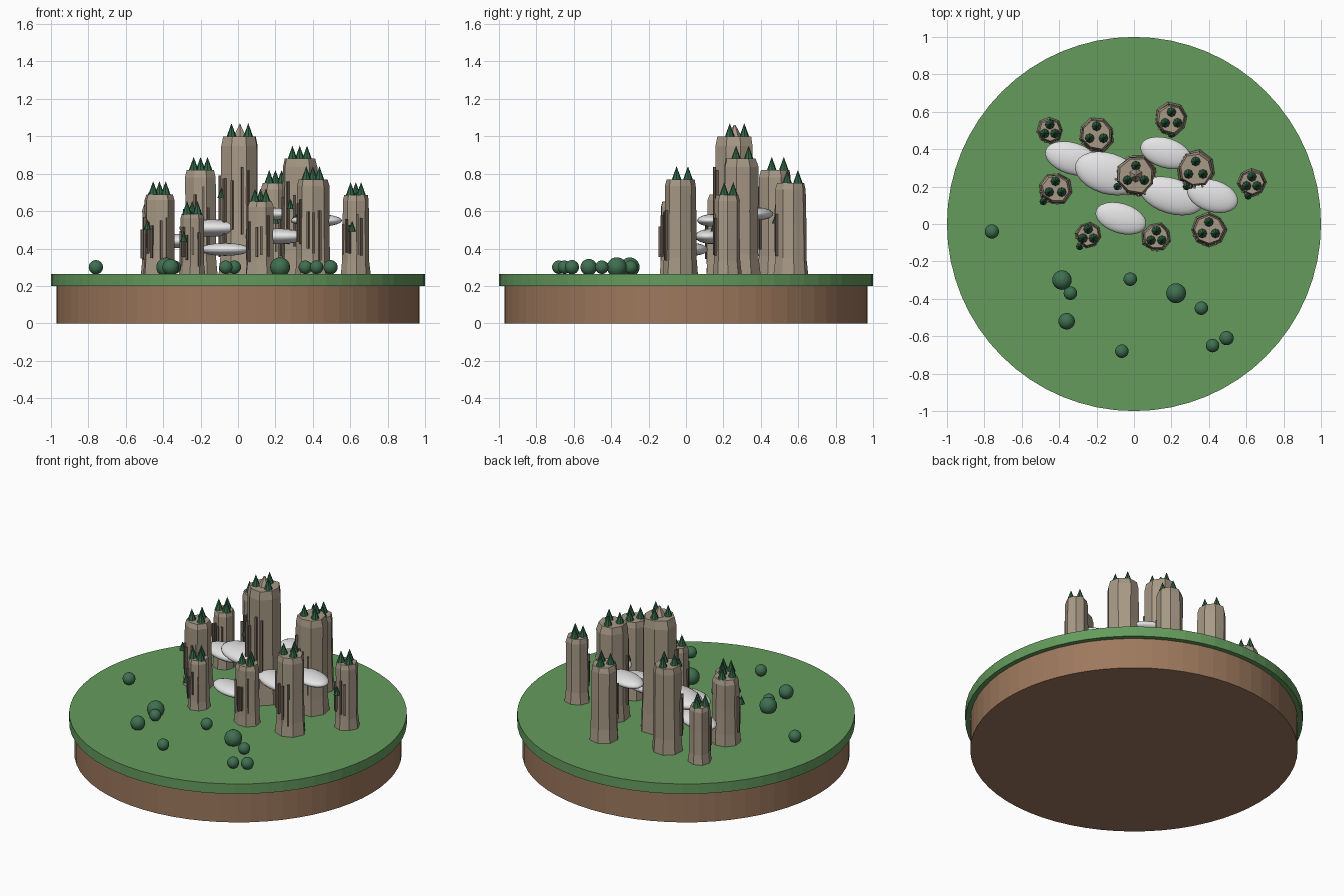
import bpy, bmesh, math, random
from mathutils import Matrix, Vector

random.seed(7)
cube = bpy.data.objects.get("Cube")
if cube:
    bpy.data.objects.remove(cube, do_unlink=True)


def material(name, rgb):
    m = bpy.data.materials.new(name)
    m.use_nodes = True
    m.diffuse_color = (*rgb, 1)
    m.node_tree.nodes["Principled BSDF"].inputs["Base Color"].default_value = (*rgb, 1)
    return m


GRASS = material("grass green", (0.13, 0.33, 0.11))
SOIL = material("soil brown", (0.34, 0.19, 0.11))
ROCK = material("sandstone", (0.39, 0.32, 0.24))
RIB = material("dark sandstone", (0.17, 0.13, 0.10))
PINE = material("pine green", (0.03, 0.13, 0.06))
BUSH = material("bush green", (0.05, 0.16, 0.08))
MIST = material("mist white", (0.78, 0.78, 0.79))


def finish(name, bm, mat, smooth=False):
    mesh = bpy.data.meshes.new(name)
    bmesh.ops.recalc_face_normals(bm, faces=bm.faces)
    for f in bm.faces:
        f.smooth = smooth
    bm.to_mesh(mesh)
    bm.free()
    mesh.materials.append(mat)
    obj = bpy.data.objects.new(name, mesh)
    bpy.context.collection.objects.link(obj)
    return obj


def cone(bm, sides, r1, r2, x, y, z0, z1):
    bmesh.ops.create_cone(bm, cap_ends=True, segments=sides, radius1=r1, radius2=r2,
                          depth=z1 - z0, matrix=Matrix.Translation((x, y, (z0 + z1) / 2)))


def disc(name, radius, z0, z1, mat):
    bm = bmesh.new()
    cone(bm, 64, radius, radius, 0, 0, z0, z1)
    finish(name, bm, mat)


def pine(bm, x, y, z, size=1.0):
    cone(bm, 8, 0.027 * size, 0, x, y, z, z + 0.075 * size)


def ball(bm, loc, scale, turn=0):
    m = Matrix.Translation(loc) @ Matrix.Rotation(turn, 4, 'Z') @ Matrix.Diagonal((*scale, 1))
    bmesh.ops.create_uvsphere(bm, u_segments=24, v_segments=14, radius=1, matrix=m)


# Round base
TOP = 0.265
disc("soil_base", 0.97, 0, 0.2, SOIL)
disc("grass_top", 1.0, 0.2, TOP, GRASS)

# Rock pillars: x, y, radius, top height
PILLARS = [(0.01, 0.26, 0.115, 1.0), (0.33, 0.29, 0.1, 0.88), (-0.2, 0.48, 0.095, 0.82),
           (0.2, 0.56, 0.085, 0.75), (0.4, -0.03, 0.09, 0.77), (-0.42, 0.19, 0.086, 0.69),
           (-0.45, 0.5, 0.068, 0.63), (0.63, 0.22, 0.072, 0.685), (0.12, -0.07, 0.075, 0.65),
           (-0.245, -0.06, 0.066, 0.585)]
PROFILE = [(0, 1.06), (0.18, 0.98), (0.55, 0.95), (0.93, 0.95), (1, 0.84)]
SIDES = 8


def pillar(bm, x, y, r, top):
    start = random.uniform(0, 1)
    wobble = [random.uniform(0.92, 1.05) for _ in range(SIDES)]
    rings = []
    for t, s in PROFILE:
        ring = []
        for i in range(SIDES):
            a = start + math.tau * i / SIDES
            d = r * s * wobble[i] * random.uniform(0.97, 1.03)
            ring.append(bm.verts.new((x + d * math.cos(a), y + d * math.sin(a),
                                      TOP - 0.005 + t * (top - TOP + 0.005))))
        rings.append(ring)
    for lo, hi in zip(rings, rings[1:]):
        for i in range(SIDES):
            j = (i + 1) % SIDES
            bm.faces.new((lo[i], lo[j], hi[j], hi[i]))
    bm.faces.new(rings[0][::-1])
    bm.faces.new(rings[-1])


def ribs(bm, x, y, r, top):
    # Thin upright ridges on the front and one flank
    for k in range(5):
        a = math.radians(-165 + 26 * k + random.uniform(-8, 8))
        height = (top - TOP) * random.uniform(0.35, 0.6)
        z = TOP + (top - TOP) * random.uniform(0.4, 0.55)
        m = (Matrix.Translation((x + r * 0.93 * math.cos(a), y + r * 0.93 * math.sin(a), z))
             @ Matrix.Rotation(a, 4, 'Z') @ Matrix.Diagonal((0.016, 0.011, height, 1)))
        bmesh.ops.create_cube(bm, size=1, matrix=m)


for n, (x, y, r, top) in enumerate(PILLARS, 1):
    bm = bmesh.new()
    pillar(bm, x, y, r, top)
    finish(f"rock_pillar_{n}", bm, ROCK)
    bm = bmesh.new()
    ribs(bm, x, y, r, top)
    finish(f"rock_ribs_{n}", bm, RIB)
    bm = bmesh.new()
    for k in range(3):
        a = math.radians(90 + 120 * k)
        d = max(0.45 * r, 0.032)
        pine(bm, x + d * math.cos(a), y + d * math.sin(a), top - 0.005)
    finish(f"summit_pines_{n}", bm, PINE)

# Small rocky peak on the tallest pillar
bm = bmesh.new()
cone(bm, 6, 0.04, 0.005, 0.01, 0.26, 0.995, 1.06)
finish("summit_rock", bm, ROCK)

# Small pines clinging to the cliffs
bm = bmesh.new()
for x, y, z in [(-0.485, 0.12, 0.5), (-0.29, -0.12, 0.435), (-0.09, 0.2, 0.67), (0.61, 0.15, 0.49),
                (0.28, 0.2, 0.61), (0.305, 0.2, 0.54), (0.2, 0.48, 0.535)]:
    pine(bm, x, y, z, 0.75)
finish("cliff_pines", bm, PINE)

# Drifting mist: centre, then half length, half width, half height
MISTS = [((-0.07, 0.03, 0.395), (0.14, 0.08, 0.034)), ((0.2, 0.15, 0.465), (0.175, 0.095, 0.042)),
         ((0.42, 0.15, 0.55), (0.14, 0.085, 0.034)), ((0.17, 0.38, 0.585), (0.14, 0.08, 0.034)),
         ((-0.33, 0.35, 0.44), (0.15, 0.085, 0.038)), ((-0.14, 0.27, 0.51), (0.18, 0.11, 0.046))]
for n, (loc, scale) in enumerate(MISTS, 1):
    bm = bmesh.new()
    ball(bm, loc, scale, math.radians(-17))
    finish(f"mist_{n}", bm, MIST, True)

# Round bushes on the meadow: x, y, radius
BUSHES = [(-0.76, -0.04, 0.038), (-0.385, -0.3, 0.052), (-0.34, -0.37, 0.036), (-0.36, -0.52, 0.044),
          (-0.02, -0.295, 0.036), (0.225, -0.37, 0.053), (0.36, -0.45, 0.036), (0.42, -0.65, 0.036),
          (0.495, -0.61, 0.038), (-0.065, -0.68, 0.036)]
for n, (x, y, r) in enumerate(BUSHES, 1):
    bm = bmesh.new()
    ball(bm, (x, y, 0.3), (r, r, r))
    finish(f"bush_{n}", bm, BUSH, True)
